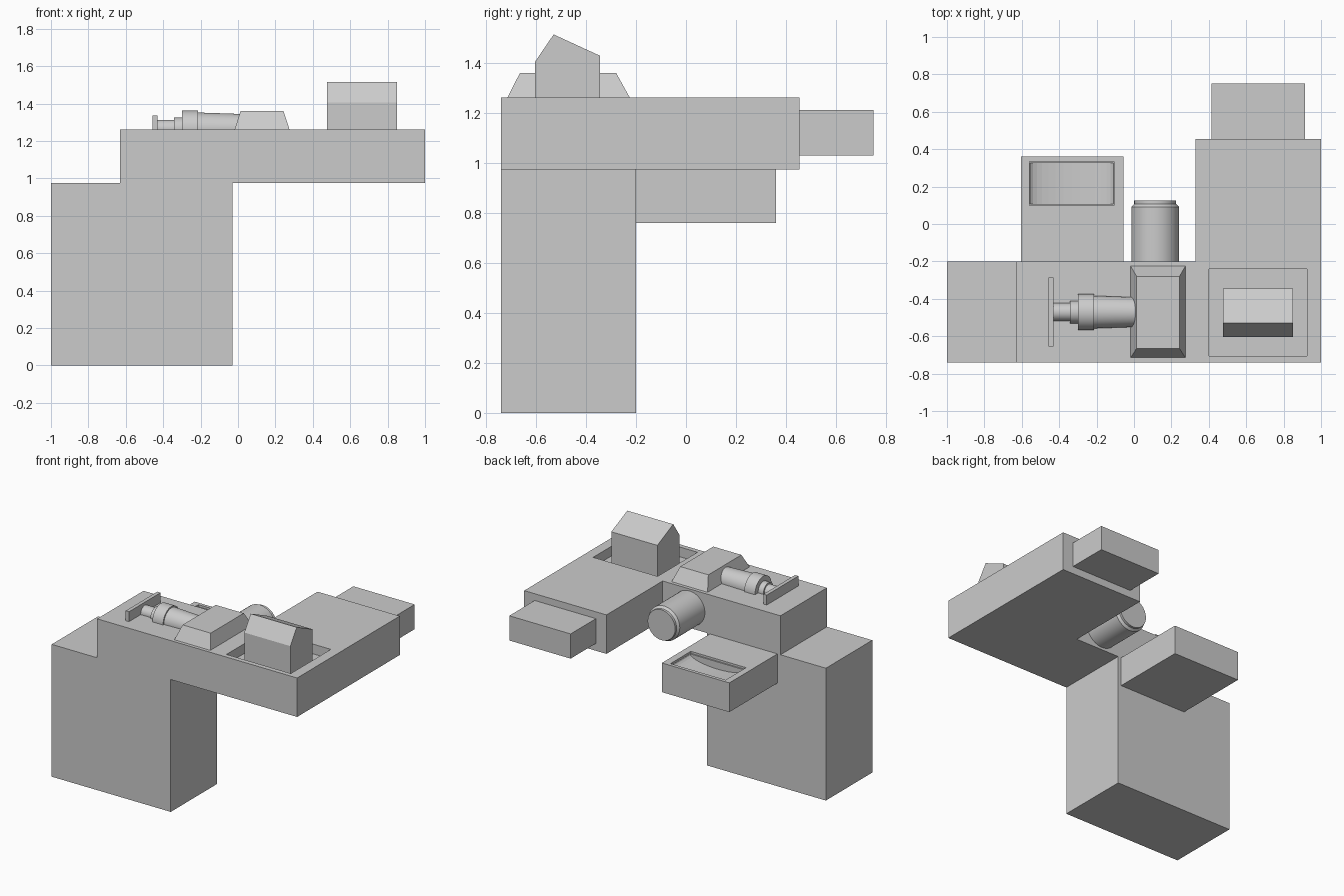
import bpy, bmesh, math
from mathutils import Vector

if "Cube" in bpy.data.objects:
    bpy.data.objects.remove(bpy.data.objects["Cube"])


def finish(name, bm, smooth=False):
    bmesh.ops.recalc_face_normals(bm, faces=bm.faces)
    mesh = bpy.data.meshes.new(name)
    bm.to_mesh(mesh)
    bm.free()
    ob = bpy.data.objects.new(name, mesh)
    bpy.context.collection.objects.link(ob)
    if smooth:
        bpy.ops.object.select_all(action='DESELECT')
        ob.select_set(True)
        bpy.context.view_layer.objects.active = ob
        bpy.ops.object.shade_smooth_by_angle(angle=math.radians(30))
    return ob


def prism(name, pts, place, lo, hi):
    """Extrude a 2D profile from lo to hi; place maps (a, b, t) to xyz."""
    bm = bmesh.new()
    rings = [[bm.verts.new(place(a, b, t)) for a, b in pts] for t in (lo, hi)]
    n = len(pts)
    bm.faces.new(rings[0])
    bm.faces.new(rings[1])
    for i in range(n):
        j = (i + 1) % n
        bm.faces.new((rings[0][i], rings[0][j], rings[1][j], rings[1][i]))
    return finish(name, bm)


def box(name, x0, x1, y0, y1, z0, z1):
    return prism(name, [(x0, y0), (x1, y0), (x1, y1), (x0, y1)],
                 lambda a, b, t: (a, b, t), z0, z1)


def lathe(name, profile, place, seg=40):
    """Revolve (distance, radius) pairs; place maps (u, v, t) to xyz."""
    bm = bmesh.new()
    rings = []
    for t, r in profile:
        rings.append([bm.verts.new(place(r * math.cos(2 * math.pi * k / seg),
                                         r * math.sin(2 * math.pi * k / seg), t))
                      for k in range(seg)])
    for a, b in zip(rings, rings[1:]):
        for k in range(seg):
            j = (k + 1) % seg
            bm.faces.new((a[k], a[j], b[j], b[k]))
    bm.faces.new(rings[0])
    bm.faces.new(rings[-1])
    return finish(name, bm, True)


def cut(ob, cutter):
    mod = ob.modifiers.new("recess", 'BOOLEAN')
    mod.operation = 'DIFFERENCE'
    mod.solver = 'EXACT'
    mod.object = cutter
    bpy.ops.object.select_all(action='DESELECT')
    ob.select_set(True)
    bpy.context.view_layer.objects.active = ob
    bpy.ops.object.modifier_apply(modifier=mod.name)
    bpy.data.objects.remove(cutter)


# Main supporting block and L-shaped upper deck
box("base_block", -1, -0.03, -0.74, -0.2, 0, 0.975)
deck = prism("upper_deck",
             [(-0.63, -0.74), (1, -0.74), (1, 0.455), (0.33, 0.455), (0.33, -0.2), (-0.63, -0.2)],
             lambda a, b, t: (a, b, t), 0.975, 1.262)
cut(deck, box("well_cutter", 0.4, 0.925, -0.705, -0.24, 1.19, 1.4))

# Rear boxes
box("rear_end_box", 0.415, 0.915, 0.455, 0.75, 1.03, 1.212)
tray = box("side_tray", -0.605, -0.055, -0.2, 0.36, 0.76, 0.975)

# Curved-bottom recess in the tray, with a thin stepped rim
cut(tray, box("rim_cutter", -0.558, -0.108, 0.098, 0.335, 0.96, 1.1))
arc = [(-0.333 + 0.224 * math.cos(math.pi * k / 16), 0.962 - 0.055 * math.sin(math.pi * k / 16))
       for k in range(17)]
cut(tray, prism("trough_cutter", arc + [(-0.557, 1.1), (-0.109, 1.1)],
                lambda a, b, t: (a, t, b), 0.108, 0.325))

# Gabled block standing in the deck well
prism("gabled_block", [(-0.605, 1.185), (-0.345, 1.185), (-0.345, 1.43), (-0.53, 1.515), (-0.605, 1.405)],
      lambda a, b, t: (t, a, b), 0.475, 0.85)

# Tapered pad on the deck
bm = bmesh.new()
loops = [[bm.verts.new(p) for p in ((x0, y0, z), (x1, y0, z), (x1, y1, z), (x0, y1, z))]
         for x0, x1, y0, y1, z in ((-0.018, 0.275, -0.715, -0.225, 1.262),
                                   (0.014, 0.243, -0.665, -0.28, 1.361))]
for k in range(4):
    j = (k + 1) % 4
    bm.faces.new((loops[0][k], loops[0][j], loops[1][j], loops[1][k]))
bm.faces.new(loops[0])
bm.faces.new(loops[1])
finish("tapered_pad", bm)

# Stepped barrel lying half sunk in the deck, with its end plate
lathe("stepped_barrel",
      [(-0.44, 0.048), (-0.342, 0.048), (-0.342, 0.06), (-0.3, 0.06), (-0.3, 0.097),
       (-0.213, 0.097), (-0.213, 0.087), (0.05, 0.078)],
      lambda u, v, t: (t, -0.471 + u, 1.265 + v))
box("barrel_end_plate", -0.457, -0.43, -0.655, -0.287, 1.25, 1.335)

# Round canister on the back of the deck
lathe("rear_canister", [(-0.22, 0.127), (0.092, 0.127), (0.108, 0.112), (0.125, 0.112)],
      lambda u, v, t: (0.113 + u, t, 1.12 + v))
